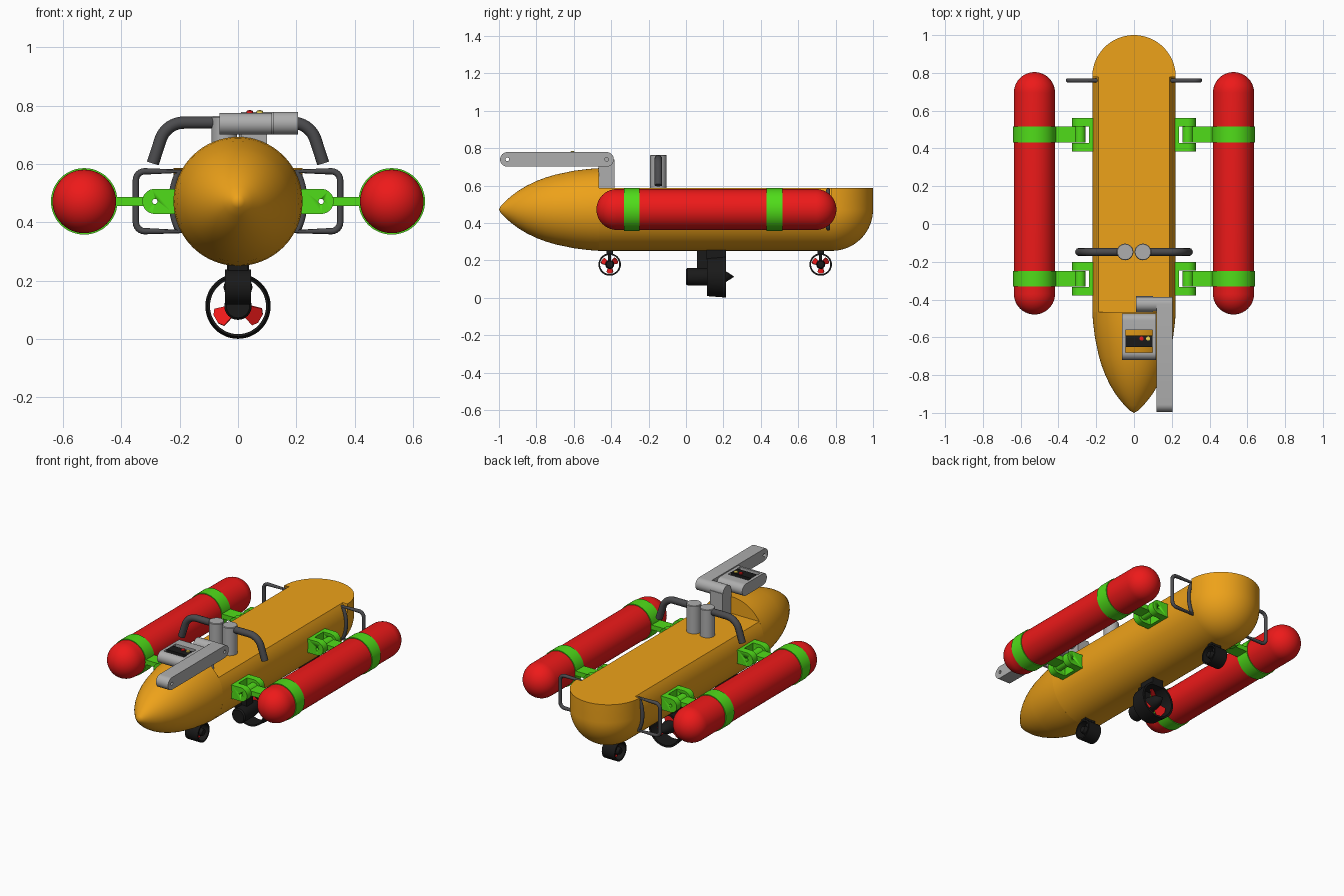
import bpy, bmesh, math
from mathutils import Vector, Matrix

if "Cube" in bpy.data.objects:
    bpy.data.objects.remove(bpy.data.objects["Cube"])

def material(name, r, g, b):
    m = bpy.data.materials.new(name)
    m.diffuse_color = (r, g, b, 1)
    m.use_nodes = True
    m.node_tree.nodes["Principled BSDF"].inputs["Base Color"].default_value = m.diffuse_color
    return m

ORANGE = material("orange", .85, .36, .01)
RED = material("red", .85, .01, .01)
GREEN = material("green", .08, .72, .01)
BLACK = material("black", .01, .01, .01)
DARK = material("dark_grey", .07, .07, .075)
LIGHT = material("light_grey", .42, .42, .42)
YELLOW = material("yellow", .9, .7, .1)

def finish(name, bm, mat, angle=35):
    bmesh.ops.remove_doubles(bm, verts=bm.verts, dist=1e-5)
    bmesh.ops.recalc_face_normals(bm, faces=bm.faces)
    me = bpy.data.meshes.new(name)
    bm.to_mesh(me)
    bm.free()
    ob = bpy.data.objects.new(name, me)
    bpy.context.collection.objects.link(ob)
    me.materials.append(mat)
    bpy.ops.object.select_all(action='DESELECT')
    ob.select_set(True)
    bpy.context.view_layer.objects.active = ob
    bpy.ops.object.shade_smooth_by_angle(angle=math.radians(angle))
    return ob

def lathe(name, pts, axis, loc, mat, n=64, sweep=360, closed=False):
    """Spin (radius, height) points around an axis through loc."""
    bm = bmesh.new()
    place = {'x': lambda a, b, t: (t, a, b), 'y': lambda a, b, t: (a, t, b),
             'z': lambda a, b, t: (a, b, t)}[axis]
    rows = []
    for i in range(n + 1):
        w = math.radians(sweep * i / n)
        rows.append([bm.verts.new(Vector(place(r * math.cos(w), r * math.sin(w), t)) + Vector(loc))
                     for r, t in pts])
    k = len(pts)
    for a, b in zip(rows, rows[1:]):
        for j in range(k if closed else k - 1):
            bm.faces.new((a[j], a[(j + 1) % k], b[(j + 1) % k], b[j]))
    return finish(name, bm, mat)

def prism(name, outline, axis, lo, hi, mat):
    """Extrude a 2D outline along an axis from lo to hi."""
    place = {'x': lambda a, b, t: (t, a, b), 'y': lambda a, b, t: (a, t, b),
             'z': lambda a, b, t: (a, b, t)}[axis]
    bm = bmesh.new()
    v0 = [bm.verts.new(place(a, b, lo)) for a, b in outline]
    v1 = [bm.verts.new(place(a, b, hi)) for a, b in outline]
    bm.faces.new(v0)
    bm.faces.new(v1)
    for i in range(len(v0)):
        j = (i + 1) % len(v0)
        bm.faces.new((v0[i], v0[j], v1[j], v1[i]))
    return finish(name, bm, mat)

def box(name, x, y, z, mat):
    return prism(name, [(x[0], y[0]), (x[1], y[0]), (x[1], y[1]), (x[0], y[1])], 'z', *z, mat)

def arc(cx, cy, r, a0, a1, n=16):
    return [(cx + r * math.cos(math.radians(a0 + (a1 - a0) * i / n)),
             cy + r * math.sin(math.radians(a0 + (a1 - a0) * i / n))) for i in range(n + 1)]

def tube(name, pts, radius, mat, cyclic=False):
    cu = bpy.data.curves.new(name, 'CURVE')
    cu.dimensions = '3D'
    cu.bevel_depth, cu.bevel_resolution, cu.use_fill_caps = radius, 4, True
    sp = cu.splines.new('POLY')
    sp.points.add(len(pts) - 1)
    for p, c in zip(sp.points, pts):
        p.co = (*c, 1)
    sp.use_cyclic_u = cyclic
    sp.use_smooth = True
    ob = bpy.data.objects.new(name, cu)
    bpy.context.collection.objects.link(ob)
    cu.materials.append(mat)
    bpy.ops.object.select_all(action='DESELECT')
    ob.select_set(True)
    bpy.context.view_layer.objects.active = ob
    bpy.ops.object.convert(target='MESH')
    bpy.ops.object.shade_smooth_by_angle(angle=math.radians(40))

def drill(ob, cutter):
    m = ob.modifiers.new("hole", 'BOOLEAN')
    m.operation, m.object, m.solver = 'DIFFERENCE', cutter, 'EXACT'

def cutter(name, outline, axis, lo, hi):
    c = prism(name, outline, axis, lo, hi, DARK)
    c.hide_render = True
    c.hide_set(True)
    return c

CZ, R, DECK = .472, .221, .587

# Hull: pointed nose, flat-decked body, rounded stern
nose = [(0, -1), (.022, -.988), (.05, -.96), (.075, -.93), (.098, -.9), (.128, -.85), (.152, -.8),
        (.171, -.75), (.186, -.7), (.207, -.6), (.217, -.52), (R, -.465), (0, -.465)]
lathe("hull_nose", nose, 'y', (0, 0, CZ), ORANGE)
cut = math.degrees(math.asin((DECK - CZ) / R))
prism("hull_body", arc(0, CZ, R, 180 - cut, 360 + cut, 56), 'y', -.465, .779, ORANGE)
stern = arc(0, 0, R, -90, 0, 20) + [(R, DECK - CZ), (0, DECK - CZ)]
lathe("hull_stern", stern, 'z', (0, .779, CZ), ORANGE, 40, 180)

for s, side in ((-1, "left"), (1, "right")):
    # Floats
    px, pr = s * .527, .109
    prof = arc(0, -.37, pr, -90, 0, 14) + arc(0, .695, pr, 0, 90, 14)
    lathe(f"{side}_float", prof, 'y', (px, 0, CZ), RED, 48)
    hole = cutter(f"{side}_pin_cutter", arc(s * .285, CZ, .009, 0, 337.5, 15), 'y', -.6, .8)
    for yc, end in ((-.29, "front"), (.473, "rear")):
        # Band round the float, tongue and clevis bracket
        band = [(.104, -.042), (.114, -.042), (.114, .042), (.104, .042)]
        lathe(f"{side}_{end}_band", band, 'y', (px, yc, CZ), GREEN, 48, closed=True)
        box(f"{side}_{end}_arm", sorted((s * .32, s * .42)), (yc - .042, yc + .042),
            (CZ - .015, CZ + .015), GREEN)
        box(f"{side}_{end}_bracket_base", sorted((s * .205, s * .237)), (yc - .088, yc + .088),
            (CZ - .043, CZ + .043), GREEN)
        lug = [(s * a, b) for a, b in arc(.285, CZ, .043, -90, 90)]
        for lo, hi in ((-.088, -.044), (.044, .088)):
            ear = prism(f"{side}_{end}_bracket_ear", lug + [(s * .22, CZ + .043), (s * .22, CZ - .043)],
                        'y', yc + lo, yc + hi, GREEN)
            drill(ear, hole)
        tongue = prism(f"{side}_{end}_tongue", [(s * a, b) for a, b in arc(.285, CZ, .028, 30, 330)]
                       + [(s * .33, CZ - .014), (s * .33, CZ + .014)], 'y', yc - .042, yc + .042, GREEN)
        drill(tongue, hole)
    # Stern carrying handle, its inner bar following the hull
    loop = arc(.32, .545, .03, 90, 0, 6) + arc(.32, .4, .03, 0, -90, 6)
    loop += arc(0, CZ, R + .006, -27, 27, 16)
    tube(f"{side}_carry_handle", [(s * a, .76, b) for a, b in loop], .011, DARK, True)
    # Handlebar post and grip
    lathe(f"{side}_bar_post", [(0, .58), (.044, .58), (.044, .76), (.041, .764), (0, .764)], 'z',
          (s * .047, -.148, 0), LIGHT, 32)
    bar = [(.06, .742)] + arc(.185, .657, .085, 90, 22, 10) + [(.292, .602)]
    tube(f"{side}_handlebar", [(s * a, -.148, b) for a, b in bar], .021, DARK)

# Folding arm with its mast and display unit
box("mast", (.01, .1), (-.468, -.382), (.58, .74), LIGHT)
prism("mast_head", arc(-.425, .74, .039, 0, 348.75, 31), 'x', .01, .125, LIGHT)
arm = prism("folding_arm", arc(-.425, .74, .039, -90, 90) + arc(-.955, .74, .039, 90, 270), 'x',
            .12, .205, LIGHT)
for y in (-.955, -.425):
    drill(arm, cutter("arm_hole_cutter", arc(y, .74, .01, 0, 337.5, 15), 'x', 0, .3))
unit = prism("display_frame", arc(-.51, .738, .037, -90, 90) + arc(-.683, .738, .037, 90, 270), 'x',
             -.063, .116, LIGHT)
drill(unit, cutter("display_cutter", [(-.046, -.68), (.098, -.68), (.098, -.56), (-.046, -.56)], 'z', .6, .9))
box("display_screen", (-.046, .098), (-.652, -.59), (.71, .775), BLACK)
for x, m in ((.04, RED), (.075, YELLOW)):
    lathe("display_button", [(0, .77), (.011, .77), (.011, .782), (0, .786)], 'z', (x, -.607, 0), m, 16)

def propeller(name, axis, loc, r0, r1, n=3, start=90):
    """Pitched blades around a hub."""
    for k in range(n):
        bm = bmesh.new()
        outline = [(-.25, r0), (.25, r0), (.42, r1 * .85), (.2, r1), (-.2, r1), (-.42, r1 * .85)]
        verts = [bm.verts.new((a * r1, 0, b)) for a, b in outline]
        f = bm.faces.new(verts)
        ex = bmesh.ops.extrude_face_region(bm, geom=[f])
        bmesh.ops.translate(bm, verts=[v for v in ex['geom'] if isinstance(v, bmesh.types.BMVert)],
                            vec=(0, .006, 0))
        bmesh.ops.rotate(bm, verts=bm.verts, matrix=Matrix.Rotation(math.radians(28), 3, 'Z'))
        bmesh.ops.rotate(bm, verts=bm.verts, matrix=Matrix.Rotation(math.radians(start + 360 * k / n), 3, 'Y'))
        if axis == 'x':
            bmesh.ops.rotate(bm, verts=bm.verts, matrix=Matrix.Rotation(math.pi / 2, 3, 'Z'))
        bmesh.ops.translate(bm, verts=bm.verts, vec=loc)
        finish(name, bm, RED)

# Main thruster
MZ = .113
lathe("main_shroud", [(.096, .115), (.104, .113), (.112, .215), (.1, .215)], 'y', (0, 0, MZ), BLACK, 48, closed=True)
lathe("main_motor", [(0, 0), (.04, 0), (.047, .008), (.047, .13), (.035, .2), (.028, .215), (0, .258)], 'y',
      (0, 0, MZ), BLACK, 32)
box("main_pylon", (-.038, .038), (.11, .215), (.205, .27), BLACK)
box("main_strut", (-.018, .018), (.06, .125), (.14, .27), BLACK)
propeller("main_propeller_blade", 'y', (0, .165, MZ), .03, .088, start=0)

# Sideways thrusters at bow and stern
for y, end in ((-.408, "bow"), (.72, "stern")):
    lathe(f"{end}_shroud", [(.051, -.045), (.06, -.045), (.06, .045), (.051, .045)], 'x', (0, y, .178),
          BLACK, 40, closed=True)
    lathe(f"{end}_motor", [(0, -.05), (.018, -.045), (.024, -.03), (.024, .03), (.018, .045), (0, .05)], 'x',
          (0, y, .178), BLACK, 24)
    box(f"{end}_pylon", (-.035, .035), (y - .018, y + .018), (.23, .275), BLACK)
    box(f"{end}_strut", (-.01, .01), (y - .008, y + .008), (.178, .24), BLACK)
    propeller(f"{end}_propeller_blade", 'x', (0, y, .178), .018, .047, start=60)
